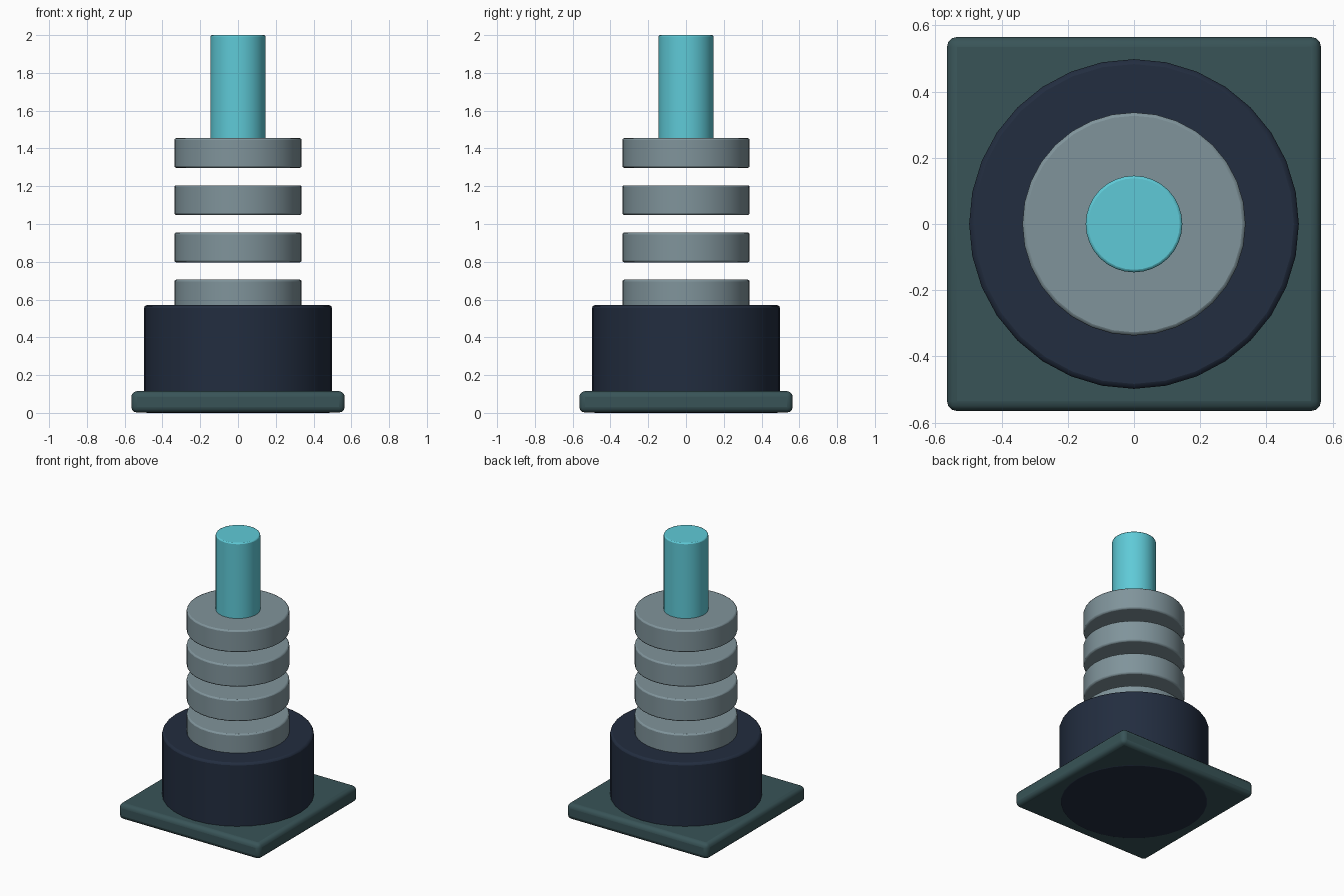
import bpy
import math

cube = bpy.data.objects.get("Cube")
if cube:
    bpy.data.objects.remove(cube, do_unlink=True)


def make_material(name, rgb):
    mat = bpy.data.materials.new(name)
    mat.use_nodes = True
    mat.diffuse_color = (*rgb, 1)
    mat.node_tree.nodes["Principled BSDF"].inputs["Base Color"].default_value = (*rgb, 1)
    return mat


plate_green = make_material("dark_teal_green", (0.040, 0.088, 0.096))
navy = make_material("dark_navy", (0.016, 0.026, 0.050))
grey = make_material("blue_grey", (0.216, 0.296, 0.328))
cyan = make_material("light_cyan", (0.114, 0.590, 0.680))


def finish(obj, name, mat, bevel, segments):
    """Name, colour, soften the edges and smooth the part."""
    obj.name = name
    obj.data.name = name
    obj.data.materials.append(mat)
    mod = obj.modifiers.new("soft_edges", "BEVEL")
    mod.width = bevel
    mod.segments = segments
    mod.limit_method = "ANGLE"
    mod.angle_limit = math.radians(40)
    bpy.ops.object.shade_smooth_by_angle(angle=math.radians(35))


def cylinder(name, radius, bottom, top, mat, bevel, sides=32):
    bpy.ops.mesh.primitive_cylinder_add(
        vertices=sides, radius=radius, depth=top - bottom,
        location=(0, 0, (bottom + top) / 2))
    finish(bpy.context.object, name, mat, bevel, 2)


# Square base plate, just above the underside of the drum
bottom, top, width = 0.002, 0.115, 1.13
bpy.ops.mesh.primitive_cube_add(size=1, location=(0, 0, (bottom + top) / 2))
plate = bpy.context.object
plate.scale = (width, width, top - bottom)
bpy.ops.object.transform_apply(location=False, rotation=False, scale=True)
finish(plate, "base_plate", plate_green, 0.03, 3)

# Drum passing through the plate
cylinder("drum", 0.498, 0, 0.57, navy, 0.015)

# Stack of four separate rings
for i in range(4):
    ring_top = 0.705 + 0.25 * i
    cylinder(f"ring_disc_{i + 1}", 0.337, ring_top - 0.158, ring_top, grey, 0.01)

# Top rod, seated in the uppermost disc
cylinder("top_rod", 0.146, 1.40, 2.0, cyan, 0.008)
